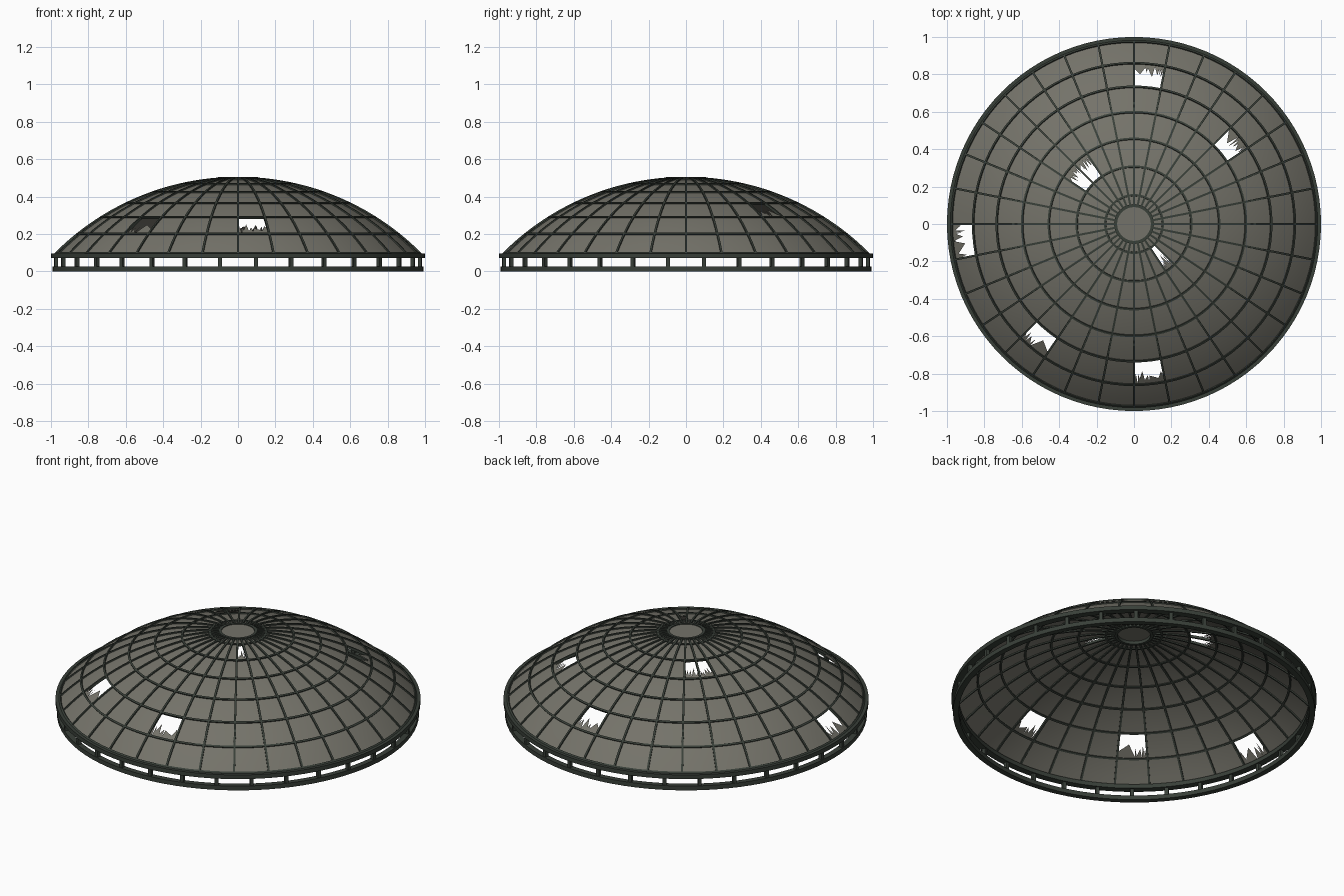
import bpy, bmesh, math, random
from mathutils import Matrix

if "Cube" in bpy.data.objects:
    bpy.data.objects.remove(bpy.data.objects["Cube"])

random.seed(7)
R, CZ = 1.376, -0.877          # sphere radius and centre height of the dome
N = 32                         # ribs around
STEP = math.radians(45) / 7    # angle between the hoops
SEG = 2 * math.pi / N


def material(name, col):
    m = bpy.data.materials.new(name)
    m.diffuse_color = (*col, 1)
    m.use_nodes = True
    m.node_tree.nodes["Principled BSDF"].inputs["Base Color"].default_value = m.diffuse_color
    return m


GLASS = material("dusty grey glass", (0.175, 0.170, 0.142))
METAL = material("dark green metal", (0.040, 0.050, 0.040))


def finish(name, bm, mat, smooth=35, normals=True):
    bmesh.ops.remove_doubles(bm, verts=bm.verts, dist=1e-5)
    if normals:
        bmesh.ops.recalc_face_normals(bm, faces=bm.faces)
    me = bpy.data.meshes.new(name)
    bm.to_mesh(me)
    bm.free()
    me.materials.append(mat)
    ob = bpy.data.objects.new(name, me)
    bpy.context.collection.objects.link(ob)
    bpy.ops.object.select_all(action='DESELECT')
    ob.select_set(True)
    bpy.context.view_layer.objects.active = ob
    bpy.ops.object.shade_smooth_by_angle(angle=math.radians(smooth))
    return ob


def dome_pt(theta, az, r=R):
    s = r * math.sin(theta)
    return (s * math.cos(az), s * math.sin(az), CZ + r * math.cos(theta))


def lathe(bm, profile, n=96):
    """Closed (radius, z) profile turned around the z axis."""
    rings = [[bm.verts.new((r * math.cos(a), r * math.sin(a), z)) for r, z in profile]
             for a in (2 * math.pi * i / n for i in range(n))]
    k = len(profile)
    for i in range(n):
        a, b = rings[i], rings[(i + 1) % n]
        for j in range(k):
            bm.faces.new((a[j], b[j], b[(j + 1) % k], a[(j + 1) % k]))


def ring(name, r0, r1, z0, z1):
    bm = bmesh.new()
    lathe(bm, [(r0, z0), (r1, z0), (r1, z1), (r0, z1)])
    finish(name, bm, METAL)


# Glass panels, with broken ones left as jagged shards: (segment, row)
broken = {(7, 5), (3, 4), (11, 2), (12, 2), (16, 5), (20, 5), (24, 5), (27, 1)}
broken = {b if b != (16, 5) else (16, 6) for b in broken}
bm = bmesh.new()
SUB = 3
for s in range(N):
    for row in range(7):
        t0 = max(row * STEP, 0.068)
        t1 = (row + 1) * STEP
        a0 = s * SEG
        if (s, row) in broken:
            # zigzag of spikes standing on the outer edge
            us = [0.0] + sorted(random.uniform(0.04, 0.96) for _ in range(11)) + [1.0]
            hs = [random.uniform(0.3, 0.6) if i % 2 else random.uniform(0.03, 0.25)
                  for i in range(len(us))]
            lo = [bm.verts.new(dome_pt(t1, a0 + u * SEG)) for u in us]
            hi = [bm.verts.new(dome_pt(t1 - h * (t1 - t0), a0 + u * SEG))
                  for u, h in zip(us, hs)]
            for i in range(len(us) - 1):
                bm.faces.new((lo[i], lo[i + 1], hi[i + 1], hi[i]))
            continue
        g = [[bm.verts.new(dome_pt(t0 + (t1 - t0) * j / SUB, a0 + SEG * i / SUB))
              for i in range(SUB + 1)] for j in range(SUB + 1)]
        for j in range(SUB):
            for i in range(SUB):
                bm.faces.new((g[j][i], g[j + 1][i], g[j + 1][i + 1], g[j][i + 1]))
finish("glass_panels", bm, GLASS, normals=False)

# Curved ribs running from the cap to the rim
bm = bmesh.new()
W, D, K = 0.0055, 0.007, 21
for s in range(N):
    rot = Matrix.Rotation(s * SEG, 3, 'Z')
    prev = None
    for k in range(K + 1):
        t = 0.07 + (7 * STEP - 0.07) * k / K
        cur = []
        for side, out in ((-W, -D), (W, -D), (W, D), (-W, D)):
            v = bm.verts.new(dome_pt(t, 0, R + out))
            v.co.y += side
            v.co = rot @ v.co
            cur.append(v)
        if prev:
            for j in range(4):
                bm.faces.new((prev[j], prev[(j + 1) % 4], cur[(j + 1) % 4], cur[j]))
        prev = cur
finish("dome_ribs", bm, METAL)

# Horizontal hoops
bm = bmesh.new()
for row in range(1, 8):
    t, dt = row * STEP, W / R
    prof = []
    for st, out in ((-dt, -D), (dt, -D), (dt, D), (-dt, D)):
        p = dome_pt(t + st, 0, R + out)
        prof.append((p[0], p[2]))
    lathe(bm, prof)
finish("dome_hoops", bm, METAL)

# Cap at the top: metal collar and glass disc
ring("cap_collar", 0.09, 0.106, 0.482, 0.505)
bm = bmesh.new()
bmesh.ops.create_circle(bm, cap_ends=True, segments=64, radius=0.093,
                        matrix=Matrix.Translation((0, 0, 0.5)))
finish("cap_disc", bm, GLASS, normals=False)

# Base: upper rim, lower rim and short posts between
ring("upper_rim", 0.96, 1.0, 0.072, 0.097)
ring("lower_rim", 0.96, 0.992, 0.0, 0.026)
bm = bmesh.new()
for s in range(N):
    m = (Matrix.Rotation((s + 0.5) * SEG, 4, 'Z') @ Matrix.Translation((0.977, 0, 0.049))
         @ Matrix.Diagonal((0.02, 0.02, 0.05, 1)))
    bmesh.ops.create_cube(bm, size=1, matrix=m)
finish("base_posts", bm, METAL)
